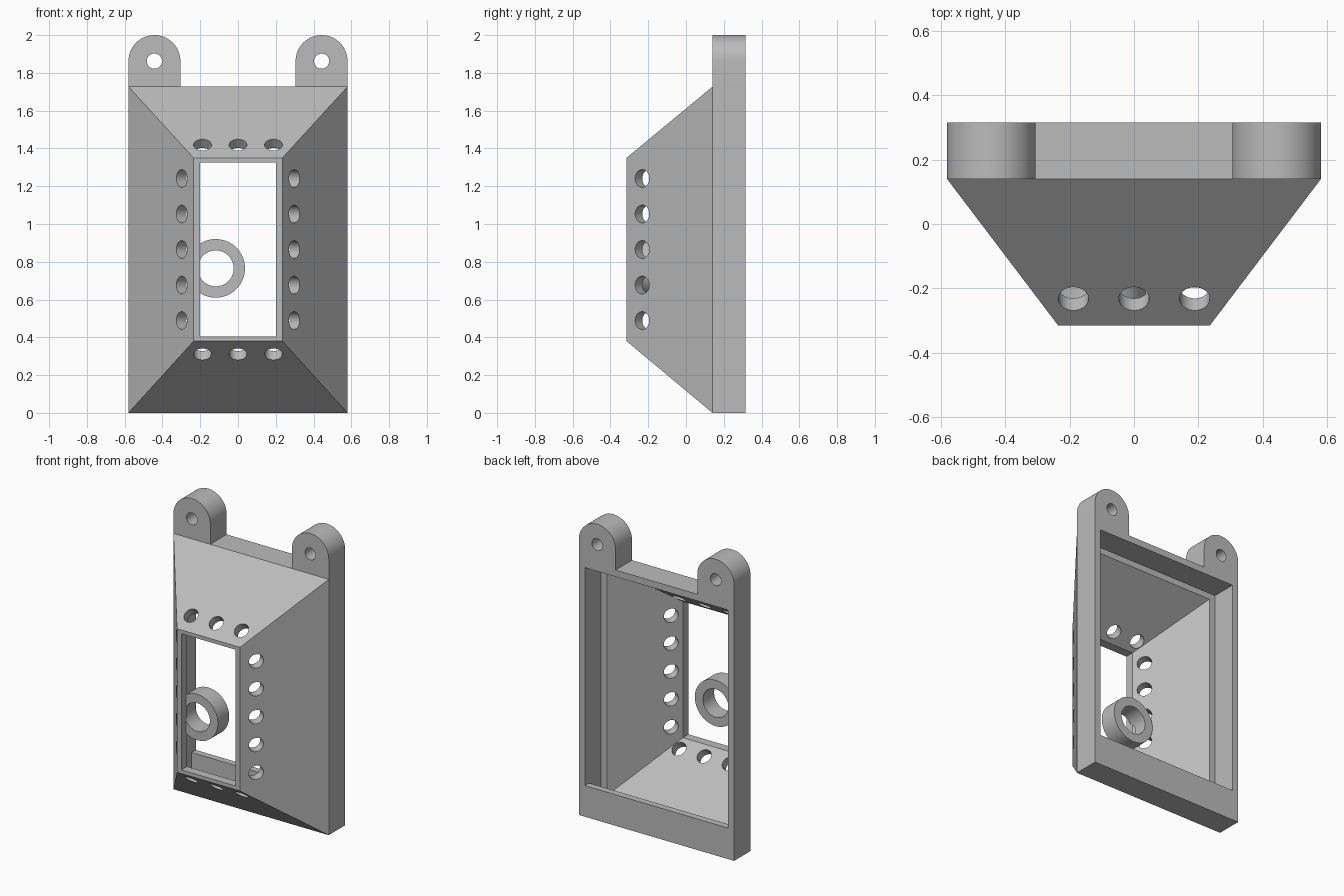
import bpy, bmesh, math
from mathutils import Vector

cube = bpy.data.objects.get("Cube")
if cube:
    bpy.data.objects.remove(cube, do_unlink=True)

grey = bpy.data.materials.new("plain grey")
grey.use_nodes = True
grey.diffuse_color = (0.5, 0.5, 0.5, 1)
grey.node_tree.nodes["Principled BSDF"].inputs["Base Color"].default_value = (0.5, 0.5, 0.5, 1)


def finish(name, bm):
    bmesh.ops.recalc_face_normals(bm, faces=bm.faces)
    mesh = bpy.data.meshes.new(name)
    bm.to_mesh(mesh)
    bm.free()
    mesh.materials.append(grey)
    obj = bpy.data.objects.new(name, mesh)
    bpy.context.collection.objects.link(obj)
    return obj


def loft(name, rings):
    """Join rectangles given as (y, half width, bottom, top)."""
    bm = bmesh.new()
    loops = [[bm.verts.new((x, y, z)) for x, z in ((-w, lo), (w, lo), (w, hi), (-w, hi))]
             for y, w, lo, hi in rings]
    for a, b in zip(loops, loops[1:]):
        for i in range(4):
            j = (i + 1) % 4
            bm.faces.new((a[i], a[j], b[j], b[i]))
    bm.faces.new(loops[0])
    bm.faces.new(loops[-1])
    return finish(name, bm)


def rod(name, centre, axis, radius, length, sides=48):
    bm = bmesh.new()
    bmesh.ops.create_cone(bm, cap_ends=True, segments=sides, radius1=radius,
                          radius2=radius, depth=length)
    turn = Vector((0, 0, 1)).rotation_difference(Vector(axis).normalized())
    bmesh.ops.rotate(bm, verts=bm.verts, cent=(0, 0, 0), matrix=turn.to_matrix())
    bmesh.ops.translate(bm, verts=bm.verts, vec=centre)
    return finish(name, bm)


def select(obj):
    bpy.ops.object.select_all(action='DESELECT')
    obj.select_set(True)
    bpy.context.view_layer.objects.active = obj


def cut(obj, cutter):
    mod = obj.modifiers.new("cut", 'BOOLEAN')
    mod.operation = 'DIFFERENCE'
    mod.solver = 'EXACT'
    mod.object = cutter
    select(obj)
    bpy.ops.object.modifier_apply(modifier=mod.name)
    bpy.data.objects.remove(cutter, do_unlink=True)


def smooth(obj):
    select(obj)
    bpy.ops.object.shade_smooth_by_angle(angle=math.radians(25))


FRONT, MID, BACK = -0.315, 0.14, 0.315
TOP = 1.727

# Tapered housing, hollow from the back, with a window in front
housing = loft("housing", [(FRONT, 0.235, 0.38, 1.35), (MID, 0.58, 0, TOP), (BACK, 0.58, 0, TOP)])
cut(housing, loft("cavity", [(-0.4, 0.202, 0.405, 1.325), (-0.255, 0.202, 0.405, 1.325),
                             (0.145, 0.49, 0.09, 1.64), (0.145, 0.535, 0.045, 1.682),
                             (0.4, 0.535, 0.045, 1.682)]))

# Vent holes drilled square to the sloping walls
HOLE_Y, HOLE_R = -0.232, 0.047
for side in (-1, 1):
    for i in range(5):
        cut(housing, rod("drill", (side * 0.298, HOLE_Y, 0.865 + (i - 2) * 0.188),
                         (side * 0.455, -0.345, 0), HOLE_R, 0.24))
    for i in (-1, 0, 1):
        cut(housing, rod("drill", (i * 0.188, HOLE_Y, 0.865 + side * 0.554),
                         (0, -0.38, side * 0.455), HOLE_R, 0.24))
smooth(housing)

# Retaining lip across the bottom of the back opening
loft("back_lip", [(0.27, 0.535, 0.045, 0.21), (BACK, 0.535, 0.045, 0.21)])

# Round-topped mounting lugs
LUG_R = 0.1375
LUG_Z = 2 - LUG_R
for label, side in (("left", 1), ("right", -1)):
    cx = side * (0.58 - LUG_R)
    outline = [(cx - LUG_R, TOP), (cx + LUG_R, TOP)]
    outline += [(cx + LUG_R * math.cos(math.pi * k / 32), LUG_Z + LUG_R * math.sin(math.pi * k / 32))
                for k in range(33)]
    bm = bmesh.new()
    face = bm.faces.new([bm.verts.new((x, MID, z)) for x, z in outline])
    ext = bmesh.ops.extrude_face_region(bm, geom=[face], use_keep_orig=True)
    moved = [v for v in ext["geom"] if isinstance(v, bmesh.types.BMVert)]
    bmesh.ops.translate(bm, verts=moved, vec=(0, BACK - MID, 0))
    lug = finish(label + "_lug", bm)
    cut(lug, rod("drill", (cx, 0.23, LUG_Z), (0, 1, 0), 0.04, 0.5))
    smooth(lug)

# Cable ring set against the inside of the wall
ring_at = (-0.118, -0.207, 0.765)
ring = rod("cable_ring", ring_at, (0, 1, 0), 0.155, 0.12, 64)
cut(ring, rod("drill", ring_at, (0, 1, 0), 0.095, 0.5, 64))
smooth(ring)
